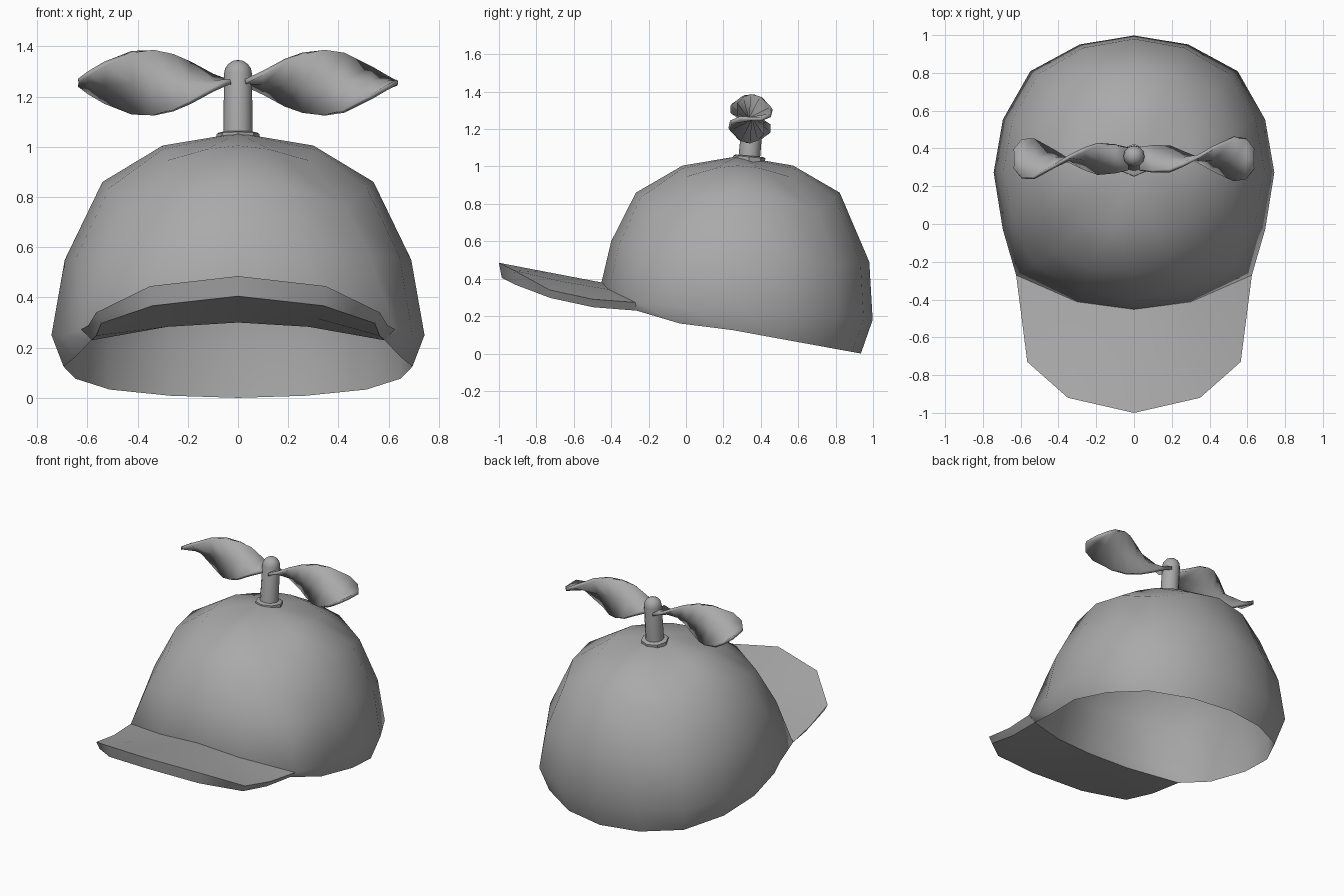
import bpy, bmesh, math
from mathutils import Vector

cube = bpy.data.objects.get("Cube")
if cube:
    bpy.data.objects.remove(cube, do_unlink=True)

grey = bpy.data.materials.new("plain grey")
grey.use_nodes = True
grey.diffuse_color = (0.4, 0.4, 0.4, 1)
grey.node_tree.nodes["Principled BSDF"].inputs["Base Color"].default_value = (0.4, 0.4, 0.4, 1)


def loft(name, rings, closed=True, caps=False, sharp=40):
    """Skin a list of equal-length point rings; a ring of one point is a pole."""
    bm = bmesh.new()
    rows = [[bm.verts.new(p) for p in ring] for ring in rings]
    for a, b in zip(rows, rows[1:]):
        n = max(len(a), len(b))
        for i in range(n if closed else n - 1):
            j = (i + 1) % n
            quad = [a[i % len(a)], a[j % len(a)], b[j % len(b)], b[i % len(b)]]
            bm.faces.new(list(dict.fromkeys(quad)))
    if caps:
        for row in (rows[0], rows[-1]):
            if len(row) > 2:
                bm.faces.new(row)
    bmesh.ops.recalc_face_normals(bm, faces=bm.faces[:])
    mesh = bpy.data.meshes.new(name)
    bm.to_mesh(mesh)
    bm.free()
    mesh.materials.append(grey)
    mesh.shade_smooth()
    mesh.set_sharp_from_angle(angle=math.radians(sharp))
    obj = bpy.data.objects.new(name, mesh)
    bpy.context.collection.objects.link(obj)
    return obj


# Cap outline: rounded square, with a squarer front where the brim joins
BOXY = [(0, -1), (.405, -.945), (.84, -.75), (.935, -.415)]


def outline(boxy, bulge):
    """Points around the cap, each with its weight as a corner (1 on diagonals)."""
    half = []
    for i in range(9):
        a = math.pi * i / 8
        corner = math.sin(2 * a) ** 4
        p = Vector((math.sin(a), -math.cos(a))) * (1 + bulge * corner)
        if i < len(BOXY):
            p = p.lerp(Vector(BOXY[i]), boxy)
        half.append((p, corner))
    return half + [(Vector((-p.x, p.y)), c) for p, c in half[-2:0:-1]]


def cap_ring(cy, rx, ry, z, back, front, power, boxy, bulge, dip, inset=0, drop=0):
    ring = []
    for u, corner in outline(boxy, bulge):
        h = z - drop - dip * corner
        h += front * max(-u.y, 0) ** power - back * max(u.y, 0)
        ring.append(Vector((u.x * (rx - inset), cy + u.y * (ry - inset), h)))
    return ring


# Crown: outer shell down to the rim, then back up inside as the lining
RIM = (.25, .695, .685, .125, .125, .175, 1.8, 1, .04, 0)
LEVELS = [
    (.273, .743, .725, .25, .07, .13, 6, 1, .045, 0),
    (.29, .69, .69, .55, .06, .05, 1, .35, .035, .035),
    (.277, .54, .545, .86, 0, 0, 1, 0, .12, .1),
    (.277, .30, .295, 1.005, 0, 0, 1, 0, .34, .06),
]
outer = [cap_ring(*lv) for lv in LEVELS]
inner = [cap_ring(*lv, inset=.05 - .008 * i, drop=.015 * i) for i, lv in enumerate(LEVELS)]
rim = cap_ring(*RIM)
crown = loft("crown", [[(0, .28, 1.055)]] + outer[::-1] + [rim] + inner + [[(0, .28, 1.0)]], sharp=80)

# Brim: cross-sections from the right corner to the left corner
TIPS = [(0, -1, .485), (.35, -.92, .445), (.565, -.73, .34)]
LIPS = [(0, -.985, .405), (.34, -.91, .367), (.545, -.725, .297)]
sections = []
for k in range(-2, 3):
    i, side = abs(k), (1 if k >= 0 else -1)
    top_base, low_base = outer[0][i], rim[i]
    top_tip, low_tip = Vector(TIPS[i]), Vector(LIPS[i])
    sag = Vector((0, 0, -.008 * i))
    loop = [top_base, (top_base + top_tip) / 2 + sag, top_tip,
            low_tip, (low_base + low_tip) / 2 + sag, low_base]
    sections.append([Vector((side * p.x, p.y, p.z)) for p in loop])
loft("brim", sections, caps=True, sharp=60)


# Stem and blades share one slightly backward-leaning frame
def place(obj, spin=0, lift=0, base=.338):
    lean = -.09
    obj.rotation_euler = (lean * math.cos(spin), 0, spin)
    obj.location = (0, base - lift * math.sin(lean), 1.045 + lift * math.cos(lean))


def lathe(name, profile, sides):
    rings = []
    for r, z in profile:
        turns = [2 * math.pi * i / sides for i in range(sides)] if r else [0]
        rings.append([(r * math.sin(a), r * math.cos(a), z) for a in turns])
    obj = loft(name, rings, caps=True)
    place(obj)


knob = [(.056 * math.cos(a), .246 + .056 * math.sin(a)) for a in (0, .4, .8, 1.2)]
lathe("stem", [(.058, -.03)] + knob + [(0, .302)], 12)
lathe("stem_flange", [(.086, -.02), (.086, .006), (.075, .012)], 8)

# Propeller blades: strips twisted half a turn (distance, half width, degrees)
STATIONS = [(.03, .06, 0), (.1, .078, 25), (.19, .11, 50), (.26, .122, 70), (.34, .131, 90),
            (.42, .129, 112), (.53, .127, 148), (.595, .108, 165), (.635, .055, 178)]
for name, spin in (("left_blade", 0), ("right_blade", math.pi)):
    strip = []
    for x, w, deg in STATIONS:
        a = math.radians(deg)
        strip.append([(x, -w * t * math.cos(a), w * t * math.sin(a)) for t in (-1, 0, 1)])
    blade = loft(name, strip, closed=False, sharp=60)
    thick = blade.modifiers.new("thickness", "SOLIDIFY")
    thick.thickness = .02
    thick.offset = 0
    place(blade, spin, .211, .326)
